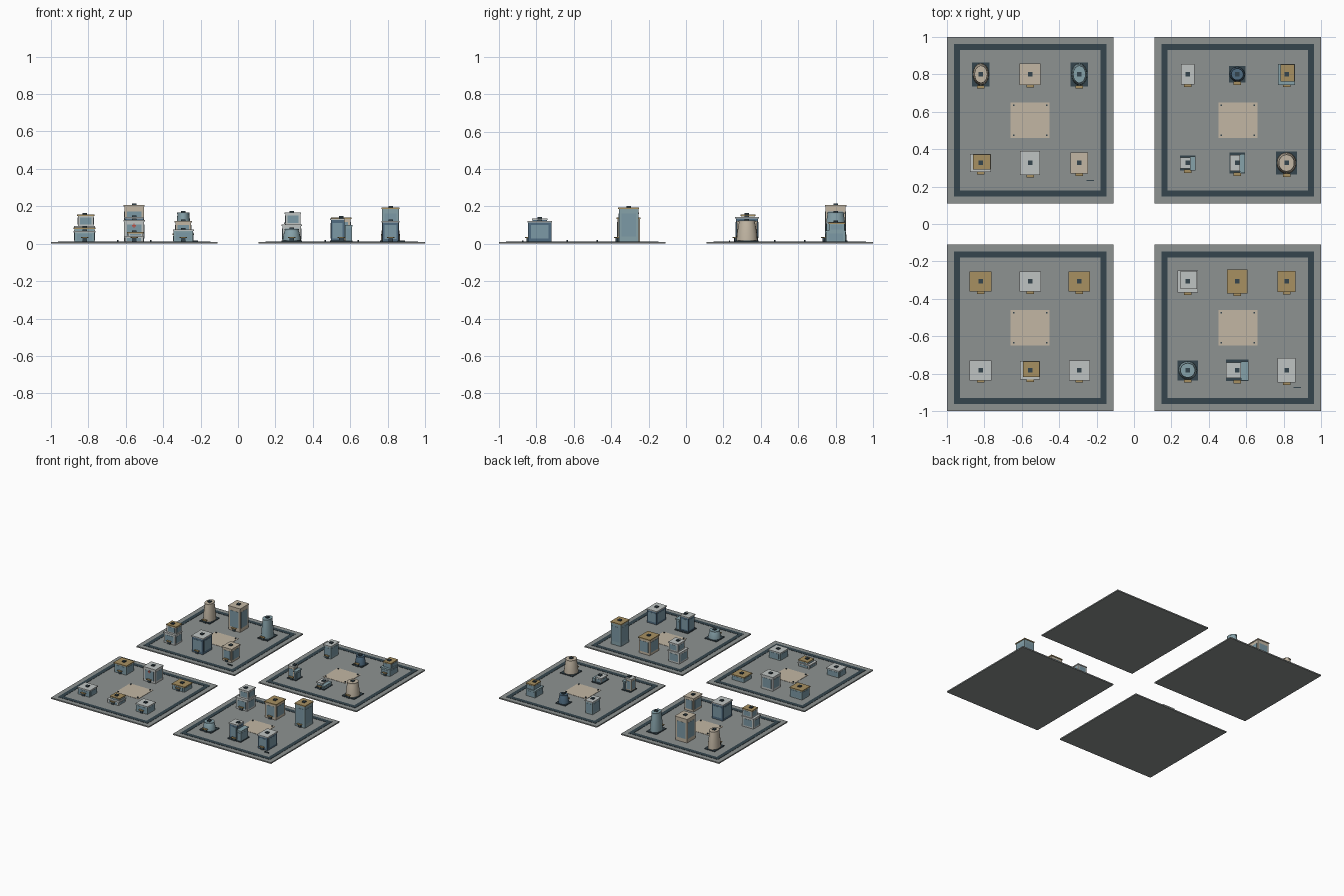
import bpy, bmesh
from math import cos, sin, pi

if "Cube" in bpy.data.objects:
    bpy.data.objects.remove(bpy.data.objects["Cube"])

COL = {"ground": (.27, .29, .285), "road": (.035, .06, .075), "beige": (.54, .47, .37),
       "white": (.52, .55, .54), "gold": (.39, .28, .12), "blue": (.24, .36, .40),
       "navy": (.08, .15, .22), "glass": (.20, .32, .38), "red": (.5, .08, .06)}
MAT = {}
for n, c in COL.items():
    MAT[n] = bpy.data.materials.new(n)
    MAT[n].diffuse_color = (*c, 1)


def finish(bm, name, col):
    me = bpy.data.meshes.new(name)
    bmesh.ops.recalc_face_normals(bm, faces=bm.faces)
    bm.to_mesh(me)
    bm.free()
    me.materials.append(MAT[col])
    ob = bpy.data.objects.new(name, me)
    bpy.context.collection.objects.link(ob)
    return ob


def box(name, col, x, y, z0, z1, hx, hy):
    bm = bmesh.new()
    bmesh.ops.create_cube(bm, size=1)
    for v in bm.verts:
        v.co = (x + v.co.x * 2 * hx, y + v.co.y * 2 * hy, z0 + (v.co.z + .5) * (z1 - z0))
    return finish(bm, name, col)


def taper(name, col, x, y, rx, ry, rings, n=20):
    # oval lofted tower; rings = (z, scale)
    bm = bmesh.new()
    loops = [[bm.verts.new((x + rx * s * cos(2 * pi * i / n), y + ry * s * sin(2 * pi * i / n), z))
              for i in range(n)] for z, s in rings]
    for a, b in zip(loops, loops[1:]):
        for i in range(n):
            j = (i + 1) % n
            bm.faces.new((a[i], a[j], b[j], b[i]))
    bm.faces.new(loops[0])
    bm.faces.new(loops[-1])
    ob = finish(bm, name, col)
    ob.select_set(True)
    bpy.context.view_layer.objects.active = ob
    bpy.ops.object.shade_smooth_by_angle(angle=.6)
    ob.select_set(False)


def frame(name, col, x, y, z0, z1, h, w):
    # square road loop
    for s in (-1, 1):
        box(name, col, x + s * (h - w / 2), y, z0, z1, w / 2, h)
        box(name, col, x, y + s * (h - w / 2), z0, z1, h - w, w / 2)


G = .01  # top of the ground plates


def volume(x, y, z0, z1, hx, hy, body, roof):
    # rectangular mass with roof slab and glass on all four sides
    bx, by, zt = hx - .004, hy - .004, z1 - .008
    box("building_body", body, x, y, z0, zt, bx, by)
    box("roof_slab", roof, x, y, zt, z1, hx, hy)
    h = zt - z0
    a, b = z0 + h * .16, z0 + h * .86
    box("glass_front_back", "glass", x, y, a, b, bx * .74, by + .0015)
    box("glass_sides", "glass", x, y, a, b, bx + .0015, by * .74)


def building(kind, x, y, hx, hy, top, body, roof):
    if kind == "box":
        volume(x, y, G, top, hx, hy, body, roof)
    elif kind == "step":
        mid = G + (top - G) * .58
        volume(x, y, G, mid, hx, hy, body, body)
        volume(x + hx * .12, y + hy * .12, mid, top, hx * .82, hy * .82, body, roof)
    elif kind == "ell":
        box("plinth", "road", x, y, G, G + .006, hx, hy)
        volume(x - hx * .32, y, G, top, hx * .66, hy * .74, body, roof)
        volume(x + hx * .66, y - hy * .05, G, G + (top - G) * .72, hx * .34, hy * .9, "blue", "blue")
    else:
        box("plinth", "road", x, y, G, G + .006, hx, hy)
        h = top - G
        taper("round_tower", body, x, y, hx * .92, hy * .92,
              [(G, 1), (G + h * .35, .95), (G + h * .75, .82), (top - .008, .74)])
        taper("tower_cap", roof, x, y, hx * .92, hy * .92, [(top - .008, .79), (top, .79)])
    # roof unit, door and awning
    box("roof_unit", "road", x, y, top, top + .008, .012, .012)
    front = y - hy
    box("door", "road", x, front, G, G + .02, .012, .005)
    box("awning", "gold", x, front - .004, G + .021, G + .026, .02, .009)


# ground plates, road loops, plazas and lamp posts
C = .555
for cx in (-C, C):
    for cy in (-C, C):
        box("ground_plate", "ground", cx, cy, 0, G, .445, .445)
        frame("road_loop", "road", cx, cy, G - .003, G + .002, .407, .032)
        box("plaza", "beige", cx, cy, G - .003, G + .002, .104, .095)
        for sx in (-1, 1):
            for sy in (-1, 1):
                box("lamp_post", "road", cx + sx * .088, cy + sy * .08, G, G + .009, .004, .004)

# kind, x, y, half width, half depth, roof height, body, roof
BUILDINGS = [
    ("round", -.818, .80, .047, .064, .157, "beige", "beige"),
    ("box", -.555, .80, .056, .058, .206, "beige", "beige"),
    ("round", -.292, .80, .046, .064, .168, "blue", "blue"),
    ("step", -.82, .326, .056, .048, .157, "white", "gold"),
    ("box", -.555, .326, .054, .064, .143, "navy", "white"),
    ("box", -.292, .326, .046, .057, .122, "beige", "beige"),
    ("box", .287, .80, .036, .054, .115, "blue", "white"),
    ("round", .552, .80, .045, .043, .085, "navy", "navy"),
    ("step", .815, .80, .045, .056, .113, "blue", "gold"),
    ("ell", .287, .326, .041, .041, .113, "beige", "white"),
    ("ell", .552, .326, .041, .056, .054, "white", "white"),
    ("round", .815, .326, .057, .062, .124, "beige", "beige"),
    ("box", -.82, -.307, .058, .053, .088, "blue", "gold"),
    ("box", -.555, -.307, .057, .053, .126, "white", "white"),
    ("box", -.292, -.307, .058, .053, .055, "blue", "gold"),
    ("box", -.82, -.782, .058, .053, .067, "blue", "white"),
    ("step", -.555, -.782, .054, .050, .063, "white", "gold"),
    ("box", -.292, -.782, .056, .053, .075, "blue", "white"),
    ("step", .287, -.307, .054, .059, .168, "white", "white"),
    ("box", .552, -.307, .054, .064, .140, "beige", "gold"),
    ("box", .815, -.307, .049, .056, .194, "blue", "gold"),
    ("round", .287, -.782, .054, .053, .078, "blue", "blue"),
    ("ell", .552, -.782, .061, .057, .136, "navy", "white"),
    ("box", .815, -.782, .048, .066, .122, "navy", "white"),
]
for b in BUILDINGS:
    building(*b)

# red cross on the clinic front
box("cross_bar", "red", -.555, -.359, .093, .099, .011, .003)
box("cross_post", "red", -.555, -.359, .085, .107, .003, .0025)

# small low benches near plate corners
for bx, by in ((-.235, .232), (.873, -.873)):
    box("bench", "road", bx, by, G, G + .008, .02, .003)

for m in bpy.data.materials:
    if m.users and not m.is_grease_pencil:
        m.use_nodes = True
        m.node_tree.nodes["Principled BSDF"].inputs["Base Color"].default_value = m.diffuse_color
